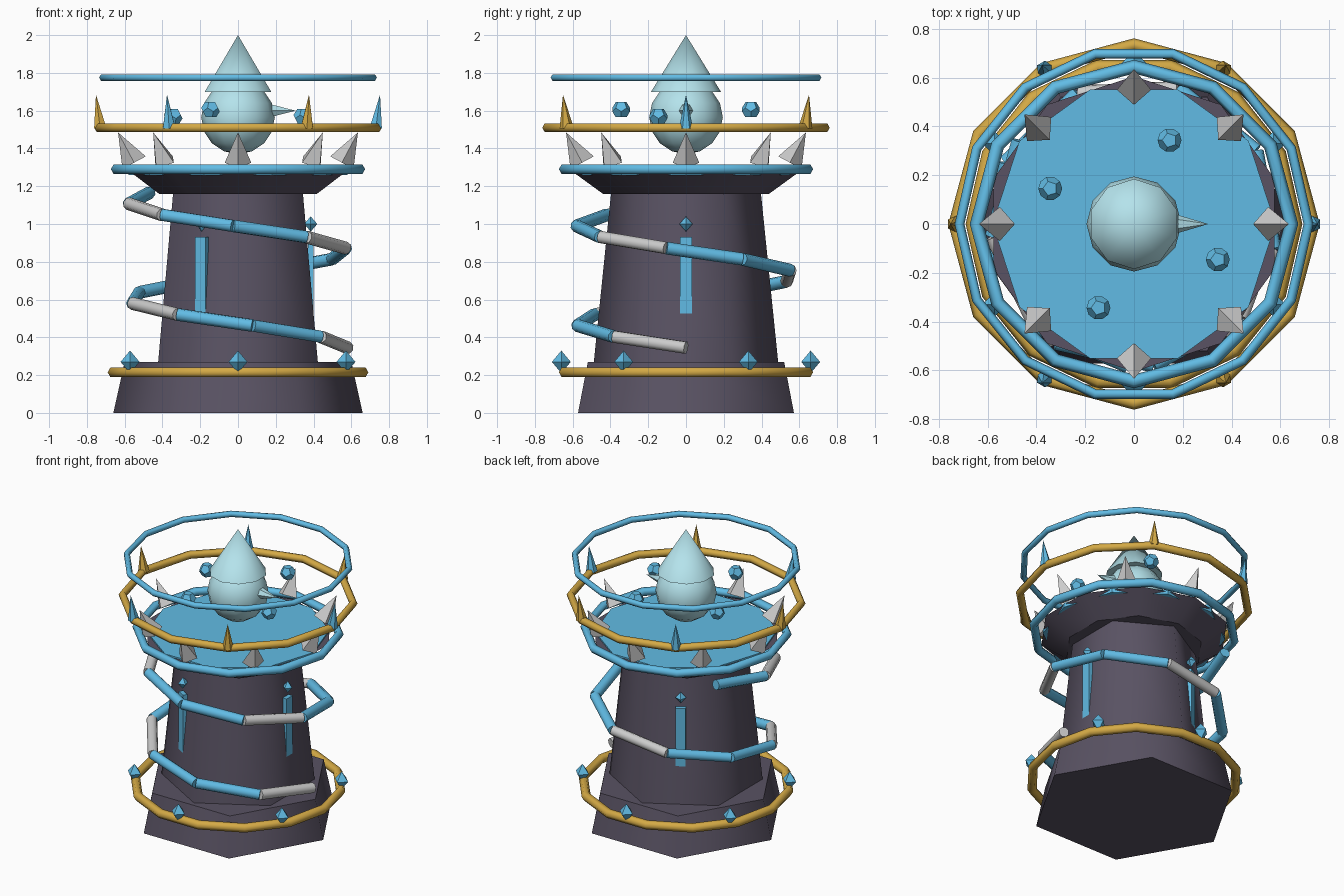
import bpy, bmesh
from math import pi, sin, cos, radians
from mathutils import Vector

if "Cube" in bpy.data.objects:
    bpy.data.objects.remove(bpy.data.objects["Cube"])


def material(name, rgb):
    m = bpy.data.materials.new(name)
    m.diffuse_color = (*rgb, 1)
    m.use_nodes = True
    m.node_tree.nodes["Principled BSDF"].inputs["Base Color"].default_value = m.diffuse_color
    return m


STONE = material("dark_stone", (0.10, 0.085, 0.125))
BLUE = material("sky_blue", (0.12, 0.50, 0.78))
GOLD = material("gold", (0.66, 0.40, 0.06))
ICE = material("pale_ice", (0.46, 0.77, 0.84))


def finish(name, mat, angle=None):
    ob = bpy.context.object
    ob.name = name
    if mat:
        ob.data.materials.append(mat)
    if angle:
        bpy.ops.object.shade_smooth_by_angle(angle=radians(angle))
    return ob


def polar(r, a, z):
    return Vector((r * cos(a), r * sin(a), z))


def frustum(name, n, r1, r2, z1, z2, mat, turn=0, angle=None):
    bpy.ops.mesh.primitive_cone_add(vertices=n, radius1=r1, radius2=r2, depth=z2 - z1,
                                    location=(0, 0, (z1 + z2) / 2), rotation=(0, 0, turn))
    return finish(name, mat, angle)


def rod(name, a, b, r1, r2, n, mat, spin=0, angle=None):
    # tapered bar from a to b, with its cross-section turned by spin
    d = b - a
    bm = bmesh.new()
    bmesh.ops.create_cone(bm, cap_ends=True, segments=n, radius1=r1, radius2=r2, depth=d.length)
    lean = Vector((0, 0, 1)).rotation_difference(d.normalized()).to_matrix()
    for v in bm.verts:
        c, s = cos(spin), sin(spin)
        p = Vector((v.co.x * c - v.co.y * s, v.co.x * s + v.co.y * c, v.co.z))
        v.co = lean @ p + (a + b) / 2
    bmesh.ops.remove_doubles(bm, verts=bm.verts, dist=1e-5)
    me = bpy.data.meshes.new(name)
    bm.to_mesh(me)
    bm.free()
    ob = bpy.data.objects.new(name, me)
    bpy.context.collection.objects.link(ob)
    bpy.context.view_layer.objects.active = ob
    bpy.ops.object.select_all(action='DESELECT')
    ob.select_set(True)
    return finish(name, mat, angle)


def ring(name, n, r, tube, z, mat):
    bpy.ops.mesh.primitive_torus_add(major_segments=n, minor_segments=6, major_radius=r,
                                     minor_radius=tube, location=(0, 0, z))
    return finish(name, mat, 62)


def gem(name, loc, w, h, mat, turn=0):
    # octahedron
    bm = bmesh.new()
    pts = [(w, 0, 0), (-w, 0, 0), (0, w, 0), (0, -w, 0), (0, 0, h), (0, 0, -h)]
    bmesh.ops.convex_hull(bm, input=[bm.verts.new(p) for p in pts])
    add_mesh(name, bm, loc, mat, turn)


def dodecahedron(name, loc, r, mat):
    # hull of the face centres of an icosahedron
    ico, bm = bmesh.new(), bmesh.new()
    bmesh.ops.create_icosphere(ico, subdivisions=1, radius=1)
    for f in ico.faces:
        bm.verts.new(f.calc_center_median().normalized() * r)
    ico.free()
    bmesh.ops.convex_hull(bm, input=bm.verts[:])
    bmesh.ops.dissolve_limit(bm, angle_limit=0.05, verts=bm.verts[:], edges=bm.edges[:])
    add_mesh(name, bm, loc, mat)


def add_mesh(name, bm, loc, mat, turn=0):
    bmesh.ops.recalc_face_normals(bm, faces=bm.faces[:])
    me = bpy.data.meshes.new(name)
    bm.to_mesh(me)
    bm.free()
    me.materials.append(mat)
    ob = bpy.data.objects.new(name, me)
    ob.location, ob.rotation_euler.z = loc, turn
    bpy.context.collection.objects.link(ob)


# Tower body
frustum("base", 6, 0.66, 0.60, 0, 0.27, STONE, pi / 6, 65)
frustum("trunk", 6, 0.49, 0.395, 0.25, 1.18, STONE, 0, 65)
frustum("platform", 10, 0.44, 0.605, 1.16, 1.28, STONE, 0, 37)
frustum("platform_floor", 10, 0.58, 0.58, 1.26, 1.29, BLUE, pi / 10)

# Rings
ring("base_ring", 14, 0.66, 0.03, 0.215, GOLD)
ring("platform_ring", 12, 0.645, 0.028, 1.29, BLUE)
ring("spiked_ring", 12, 0.735, 0.026, 1.51, GOLD)
ring("halo_ring", 14, 0.715, 0.02, 1.775, BLUE)

for i in range(6):
    a = i * pi / 3
    # Gems on the base ring
    gem("base_gem", polar(0.66, a + pi / 6, 0.27), 0.05, 0.06, BLUE)
    # Spikes on the upper ring, alternating colours
    rod("ring_spike", polar(0.73, a, 1.51), polar(0.752, a, 1.685), 0.037, 0, 6,
        GOLD if i % 2 else BLUE)

# Slit windows and the gem over each
for i in range(3):
    a = i * 2 * pi / 3
    bpy.ops.mesh.primitive_cube_add(size=1, location=polar(0.385, a, 0.72), rotation=(0, 0, a))
    bpy.context.object.scale = (0.03, 0.065, 0.42)
    finish("window", BLUE)
    gem("window_gem", polar(0.385, a, 1.0), 0.035, 0.04, BLUE, a)

# Battlement spikes leaning outward
for i in range(8):
    a = i * pi / 4
    rod("battlement_spike", polar(0.55, a, 1.325), polar(0.635, a, 1.485), 0.07, 0, 4, None, a)

# Spiral pipe of straight segments
nodes = [polar(0.58, -i * 3.2 * pi / 14, 0.345 + 0.0586 * i) for i in range(15)]
for i, (p, q) in enumerate(zip(nodes, nodes[1:])):
    rod("spiral_pipe", p, q, 0.034, 0.034, 8, BLUE if i % 3 else None, 0, 50)

# Floating orb with pointed hat and nose
bpy.ops.mesh.primitive_uv_sphere_add(segments=12, ring_count=8, radius=0.195, location=(0, 0, 1.565))
finish("orb", ICE, 50)
frustum("orb_hat", 10, 0.185, 0, 1.70, 2.0, ICE, 0, 40)
rod("orb_nose", Vector((0.18, 0, 1.6)), Vector((0.305, 0, 1.6)), 0.037, 0, 6, ICE)

# Floating stones around the orb
for i in range(4):
    dodecahedron("floating_stone", polar(0.373, radians(67 + 90 * i), 1.568 if i % 2 else 1.605), 0.05, BLUE)
